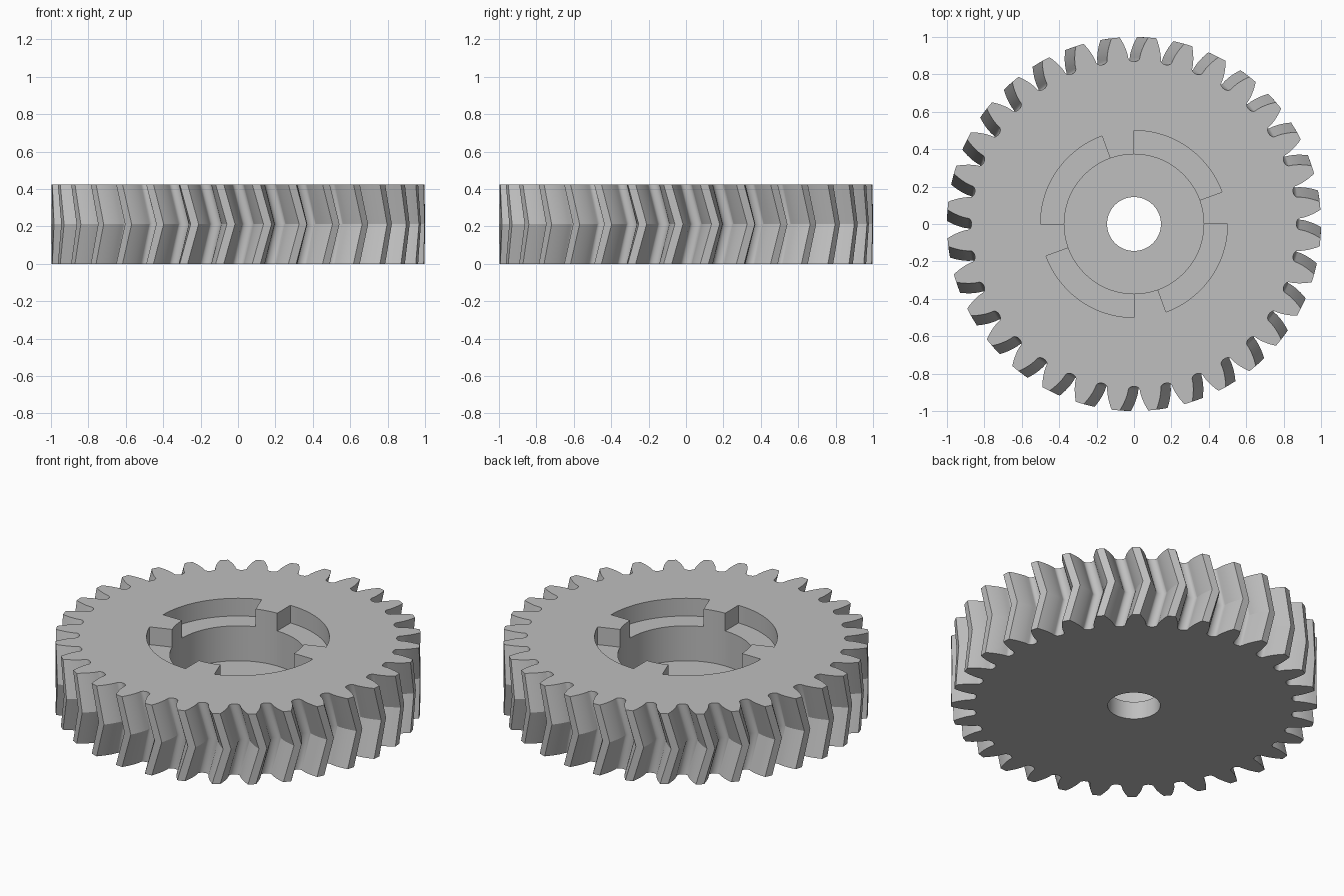
import bpy, bmesh, math
from math import sin, cos, pi, radians, sqrt, acos, tan

if "Cube" in bpy.data.objects:
    bpy.data.objects.remove(bpy.data.objects["Cube"], do_unlink=True)

TEETH = 32
HEIGHT = 0.425
FLOOR = 0.107          # thickness of the web below the pocket
SLOT_DEPTH = 0.107
MODULE = 2 / (TEETH + 2)
PITCH_R = MODULE * TEETH / 2
BASE_R = PITCH_R * cos(radians(20))
ROOT_R = PITCH_R - 1.25 * MODULE
TWIST = tan(radians(15)) * HEIGHT / 2 / PITCH_R

steel = bpy.data.materials.new("light_grey_metal")
steel.use_nodes = True
grey = (0.52, 0.52, 0.52, 1)
steel.diffuse_color = grey
steel.node_tree.nodes["Principled BSDF"].inputs["Base Color"].default_value = grey


def polar(r, a):
    return r * cos(a), r * sin(a)


def involute(r):
    a = acos(min(1, BASE_R / r))
    return tan(a) - a


def gap_half_angle(r):
    """Half the angle of the space between two teeth at radius r."""
    return pi / TEETH - (pi / (2 * TEETH) + involute(PITCH_R) - involute(r))


def stack(name, outline, levels):
    """Loft an outline through (z, rotation) levels and cap both ends."""
    bm = bmesh.new()
    rings = []
    for z, turn in levels:
        c, s = cos(turn), sin(turn)
        rings.append([bm.verts.new((x * c - y * s, x * s + y * c, z)) for x, y in outline])
    n = len(outline)
    for low, high in zip(rings, rings[1:]):
        for i in range(n):
            j = (i + 1) % n
            bm.faces.new((low[i], low[j], high[j], high[i]))
    bm.faces.new(rings[0][::-1])
    bm.faces.new(rings[-1])
    mesh = bpy.data.meshes.new(name)
    bm.to_mesh(mesh)
    bm.free()
    mesh.materials.append(steel)
    obj = bpy.data.objects.new(name, mesh)
    bpy.context.collection.objects.link(obj)
    return obj


# Tooth space: involute flank, rounded root, mirrored flank
start_r = BASE_R + 0.004
flank = [start_r + (1 - start_r) * i / 6 for i in range(7)]
half = [(r, gap_half_angle(r)) for r in flank]
root_w = gap_half_angle(start_r)
root = [(start_r - (start_r - ROOT_R) * sin(pi * i / 10), -root_w * cos(pi * i / 10))
        for i in range(1, 10)]
space = [(r, -a) for r, a in reversed(half)] + root + half
outline = [polar(r, a + 2 * pi * k / TEETH) for k in range(TEETH) for r, a in space]

# Herringbone body: teeth lean one way, then back
gear = stack("herringbone_gear", outline, [(0, 0), (HEIGHT / 2, TWIST), (HEIGHT, 0)])


# Cutters: shaft bore, round pocket, four locking slots
def circle(r, n):
    return [polar(r, 2 * pi * i / n) for i in range(n)]


def sector(start, end, r_in, r_out, n=24):
    angles = [radians(start + (end - start) * i / n) for i in range(n + 1)]
    return [polar(r_out, a) for a in angles] + [polar(r_in, a) for a in reversed(angles)]


top = HEIGHT + 0.1
cutters = [stack("bore_cutter", circle(0.144, 64), [(-0.1, 0), (top, 0)]),
           stack("pocket_cutter", circle(0.373, 96), [(FLOOR, 0), (top, 0)])]
for k in range(4):
    cutters.append(stack("slot_cutter", sector(20 + 90 * k, 90 + 90 * k, 0.3, 0.5),
                         [(HEIGHT - SLOT_DEPTH, 0), (top, 0)]))

bpy.ops.object.select_all(action="DESELECT")
gear.select_set(True)
bpy.context.view_layer.objects.active = gear
for cutter in cutters:
    cutter.hide_render = True
    mod = gear.modifiers.new("cut", "BOOLEAN")
    mod.operation = "DIFFERENCE"
    mod.solver = "EXACT"
    mod.object = cutter
    bpy.ops.object.modifier_apply(modifier=mod.name)
for cutter in cutters:
    bpy.data.objects.remove(cutter, do_unlink=True)

bpy.ops.object.shade_smooth_by_angle(angle=radians(25))
